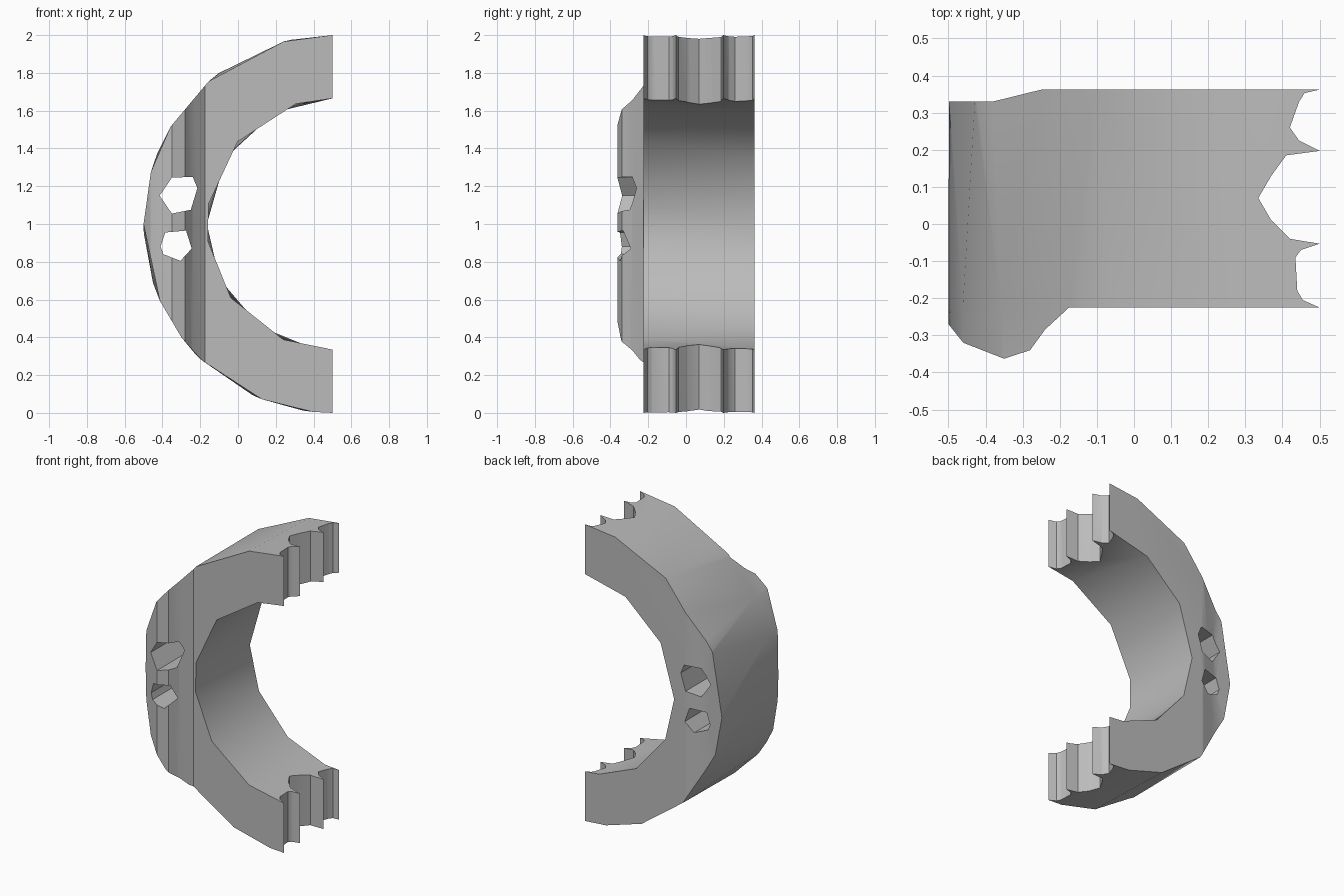
import bpy, bmesh
from math import sin, cos, radians

old = bpy.data.objects.get("Cube")
if old:
    bpy.data.objects.remove(old, do_unlink=True)

grey = bpy.data.materials.new("plain_grey")
grey.use_nodes = True
grey.diffuse_color = (0.5, 0.5, 0.5, 1)
grey.node_tree.nodes["Principled BSDF"].inputs["Base Color"].default_value = (0.5, 0.5, 0.5, 1)


def loft(name, sections):
    """Solid through matching closed loops of points, capped at both ends."""
    bm = bmesh.new()
    loops = [[bm.verts.new(p) for p in s] for s in sections]
    n = len(loops[0])
    for a, b in zip(loops, loops[1:]):
        for i in range(n):
            j = (i + 1) % n
            bm.faces.new((a[i], a[j], b[j], b[i]))
    bm.faces.new(loops[0])
    bm.faces.new(loops[-1])
    bmesh.ops.remove_doubles(bm, verts=bm.verts, dist=0.0005)
    bmesh.ops.triangulate(bm, faces=[f for f in bm.faces if len(f.verts) == 4])
    bmesh.ops.recalc_face_normals(bm, faces=bm.faces)
    me = bpy.data.meshes.new(name)
    bm.to_mesh(me)
    bm.free()
    me.materials.append(grey)
    ob = bpy.data.objects.new(name, me)
    bpy.context.collection.objects.link(ob)
    return ob


def c_section(y, outer, inner):
    """Open half ring around x = 0.5, z = 1, its ends running on past the cut."""
    def arc(angles, r):
        return [(0.5 + r * cos(radians(a)), y, 1 + r * sin(radians(a))) for a in angles]
    return ([(0.6, y, 2)] + arc(outer, 1) + [(0.6, y, 0), (0.6, y, 0.335)]
            + arc(reversed(inner), 0.665) + [(0.6, y, 1.665)])


# Half ring, faceted differently at front and back
front = ([90, 105, 131, 149, 164, 180, 204, 217, 226, 248, 264, 270],
         [90, 107, 139, 171, 188, 216, 247, 270])
back = ([90, 103, 127, 158, 158, 183, 198, 223, 223, 245, 261, 270],
        [90, 117, 148, 180, 206, 235, 261, 270])
ring = loft("broken_half_ring", [c_section(-0.45, *front), c_section(-0.225, *front),
                                 c_section(0.36, *back), c_section(0.42, *back)])

# Plan outline: raised front pad, bevelled back and jagged broken ends
pad = [(-0.52, -0.25), (-0.5, -0.27), (-0.46, -0.32), (-0.35, -0.363),
       (-0.28, -0.34), (-0.24, -0.285), (-0.175, -0.225)]
jagged = [(0.5, -0.225), (0.455, -0.205), (0.44, -0.18), (0.435, -0.09), (0.45, -0.07),
          (0.5, -0.053), (0.42, -0.04), (0.37, 0.01), (0.335, 0.07), (0.37, 0.13),
          (0.41, 0.185), (0.5, 0.197), (0.445, 0.225), (0.42, 0.26), (0.445, 0.33),
          (0.46, 0.353), (0.5, 0.362)]
rear = [(-0.25, 0.362), (-0.38, 0.33), (-0.52, 0.33)]
outline = pad + jagged + rear
plan = loft("plan_cutter", [[(x, y, z) for x, y in outline] for z in (-0.2, 2.2)])

# Two rough holes running front to back
holes = [[(-0.35, 1.245), (-0.24, 1.25), (-0.215, 1.19), (-0.25, 1.075), (-0.35, 1.055), (-0.415, 1.15)],
         [(-0.385, 0.955), (-0.275, 0.965), (-0.245, 0.87), (-0.305, 0.805), (-0.395, 0.84), (-0.41, 0.88)]]
cutters = [(plan, 'INTERSECT')]
for i, pts in enumerate(holes):
    cutters.append((loft(f"hole_cutter_{i + 1}", [[(x, y, z) for x, z in pts] for y in (-0.6, 0.6)]),
                    'DIFFERENCE'))

bpy.ops.object.select_all(action='DESELECT')
ring.select_set(True)
bpy.context.view_layer.objects.active = ring
for cutter, operation in cutters:
    mod = ring.modifiers.new("cut", 'BOOLEAN')
    mod.operation = operation
    mod.solver = 'EXACT'
    mod.object = cutter
    bpy.ops.object.modifier_apply(modifier=mod.name)
    bpy.data.objects.remove(cutter, do_unlink=True)

bpy.ops.object.shade_smooth_by_angle(angle=radians(35))
